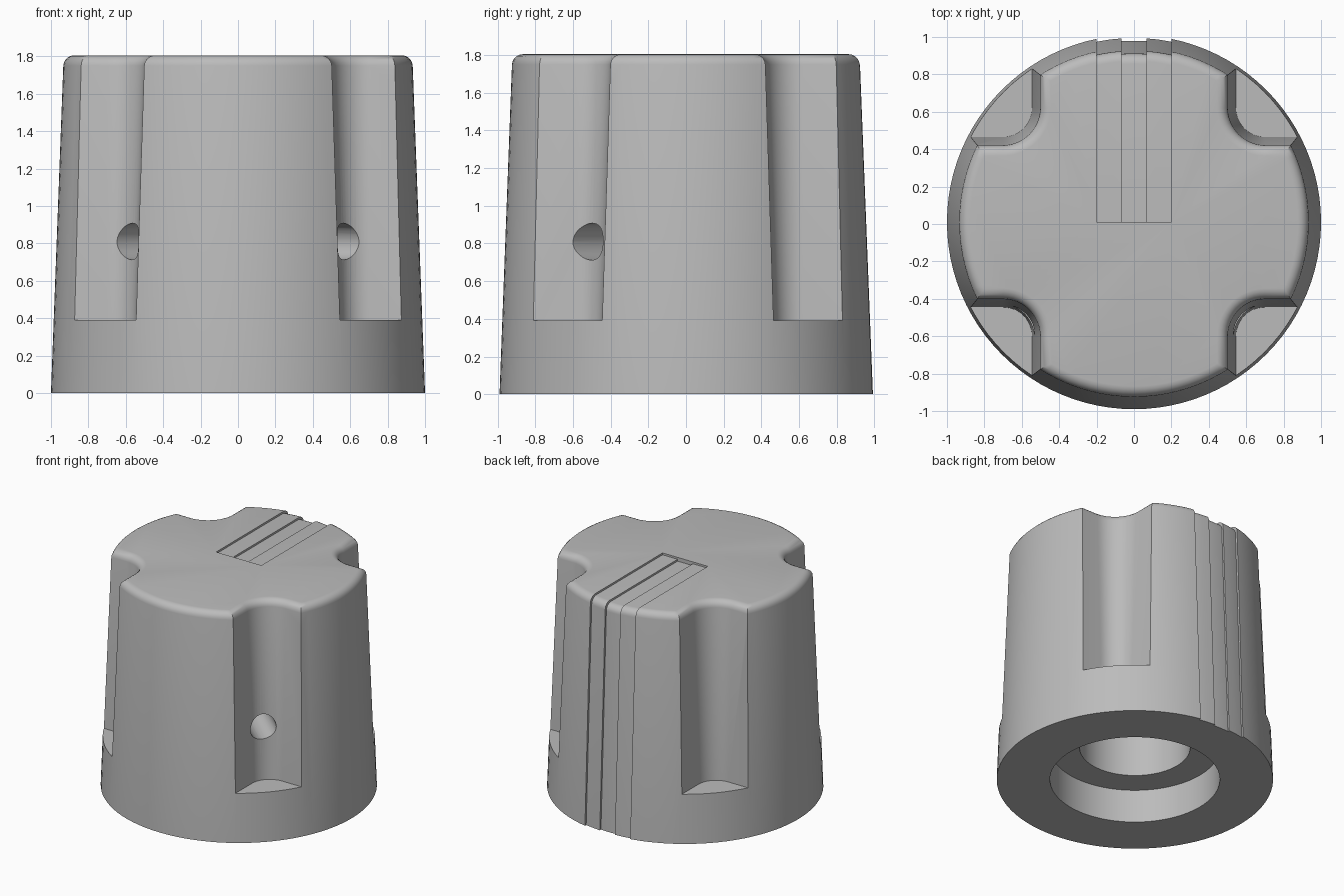
import bpy, bmesh
from math import pi, cos, sin, radians
from mathutils import Matrix

if "Cube" in bpy.data.objects:
    bpy.data.objects.remove(bpy.data.objects["Cube"], do_unlink=True)

HEIGHT = 1.805
R_BASE, R_TOP = 1.0, 0.932
FILLET = 0.055
CENTRE = Matrix.Translation((0, 0.01, 0))

grey = bpy.data.materials.new("plain grey")
grey.use_nodes = True
grey.diffuse_color = (0.5, 0.5, 0.5, 1)
grey.node_tree.nodes["Principled BSDF"].inputs["Base Color"].default_value = (0.5, 0.5, 0.5, 1)


def loft(name, rings, matrix=CENTRE):
    """Closed solid through equal-length rings of points."""
    bm = bmesh.new()
    loops = [[bm.verts.new(p) for p in ring] for ring in rings]
    n = len(loops[0])
    for a, b in zip(loops, loops[1:]):
        for i in range(n):
            j = (i + 1) % n
            bm.faces.new((a[i], a[j], b[j], b[i]))
    bm.faces.new(loops[0])
    bm.faces.new(loops[-1])
    bmesh.ops.recalc_face_normals(bm, faces=bm.faces)
    bm.transform(matrix)
    mesh = bpy.data.meshes.new(name)
    bm.to_mesh(mesh)
    bm.free()
    mesh.materials.append(grey)
    obj = bpy.data.objects.new(name, mesh)
    bpy.context.collection.objects.link(obj)
    return obj


def turned(name, profile, steps=96, matrix=CENTRE):
    """Solid of revolution from (radius, z) pairs."""
    rings = [[(r * cos(2 * pi * i / steps), r * sin(2 * pi * i / steps), z)
              for i in range(steps)] for r, z in profile]
    return loft(name, rings, matrix)


def cut(target, cutter):
    """Subtract the cutter for good and remove it."""
    mod = target.modifiers.new("cut", 'BOOLEAN')
    mod.operation, mod.solver, mod.object = 'DIFFERENCE', 'EXACT', cutter
    cutter.hide_render = True
    bpy.context.view_layer.update()
    graph = bpy.context.evaluated_depsgraph_get()
    mesh = bpy.data.meshes.new_from_object(target.evaluated_get(graph))
    target.modifiers.clear()
    target.data = mesh
    bpy.data.objects.remove(cutter, do_unlink=True)


# Tapered body
knob = turned("knob_body", [(R_BASE, 0), (R_TOP, HEIGHT)])


# Four drafted finger flutes with rounded inner corners
def flute_ring(sx, sy, z):
    r = 0.155 + 0.032 * (z - 0.39)
    arc = [radians(180 + 90 * i / 12) for i in range(13)]
    pts = [(0.70 + r * cos(a), 0.61 + r * sin(a)) for a in arc]
    pts += [(1.4, 0.61 - r), (1.4, 1.4), (0.70 - r, 1.4)]
    return [(sx * x, sy * y, z) for x, y in pts]


for sx in (-1, 1):
    for sy in (-1, 1):
        cut(knob, loft("flute", [flute_ring(sx, sy, 0.39), flute_ring(sx, sy, 2.1)]))

# Rounded top rim, following the flutes
bm = bmesh.new()
bm.from_mesh(knob.data)
bmesh.ops.remove_doubles(bm, verts=bm.verts, dist=0.0005)
rim = [e for e in bm.edges
       if all(abs(v.co.z - HEIGHT) < 0.001 for v in e.verts)
       and any(abs(f.normal.z) < 0.5 for f in e.link_faces)]
bmesh.ops.bevel(bm, geom=rim, offset=FILLET, segments=5, profile=0.5,
                affect='EDGES', clamp_overlap=False)
bm.to_mesh(knob.data)
bm.free()


# Stepped pointer recess across the top and down the back
def pointer_cut(half_width, depth):
    w = half_width
    box = [[(x, y, z) for x, y in ((-w, 0), (w, 0), (w, 1.2), (-w, 1.2))] for z in (-0.1, 2.1)]
    strip = loft("pointer_strip", box)
    r, h = R_TOP - depth, HEIGHT - depth
    rounded = [(r - FILLET * (1 - cos(a)), h - FILLET * (1 - sin(a)))
               for a in (radians(15 * i) for i in range(7))]
    slope = (R_BASE - R_TOP) / HEIGHT
    core = turned("pointer_core", [(R_BASE - depth + 0.2 * slope, -0.2)] + rounded)
    cut(strip, core)
    cut(knob, strip)


pointer_cut(0.2, 0.015)
pointer_cut(0.067, 0.03)

# Stepped shaft bore from below
cut(knob, turned("bore", [(0.615, -0.1), (0.615, 0.265), (0.4, 0.265), (0.4, 1.2)]))

# Set-screw holes in the two front flutes
for angle in (-42, 180 + 42):
    aim = (CENTRE @ Matrix.Translation((0, 0, 0.81)) @ Matrix.Rotation(radians(angle), 4, 'Z')
           @ Matrix.Rotation(radians(90), 4, 'Y'))
    cut(knob, turned("screw_hole", [(0.098, 0.3), (0.098, 1.3)], 32, aim))

# Smooth shading with crisp edges
bpy.ops.object.select_all(action='DESELECT')
knob.select_set(True)
bpy.context.view_layer.objects.active = knob
bpy.ops.object.shade_smooth_by_angle(angle=radians(30))
